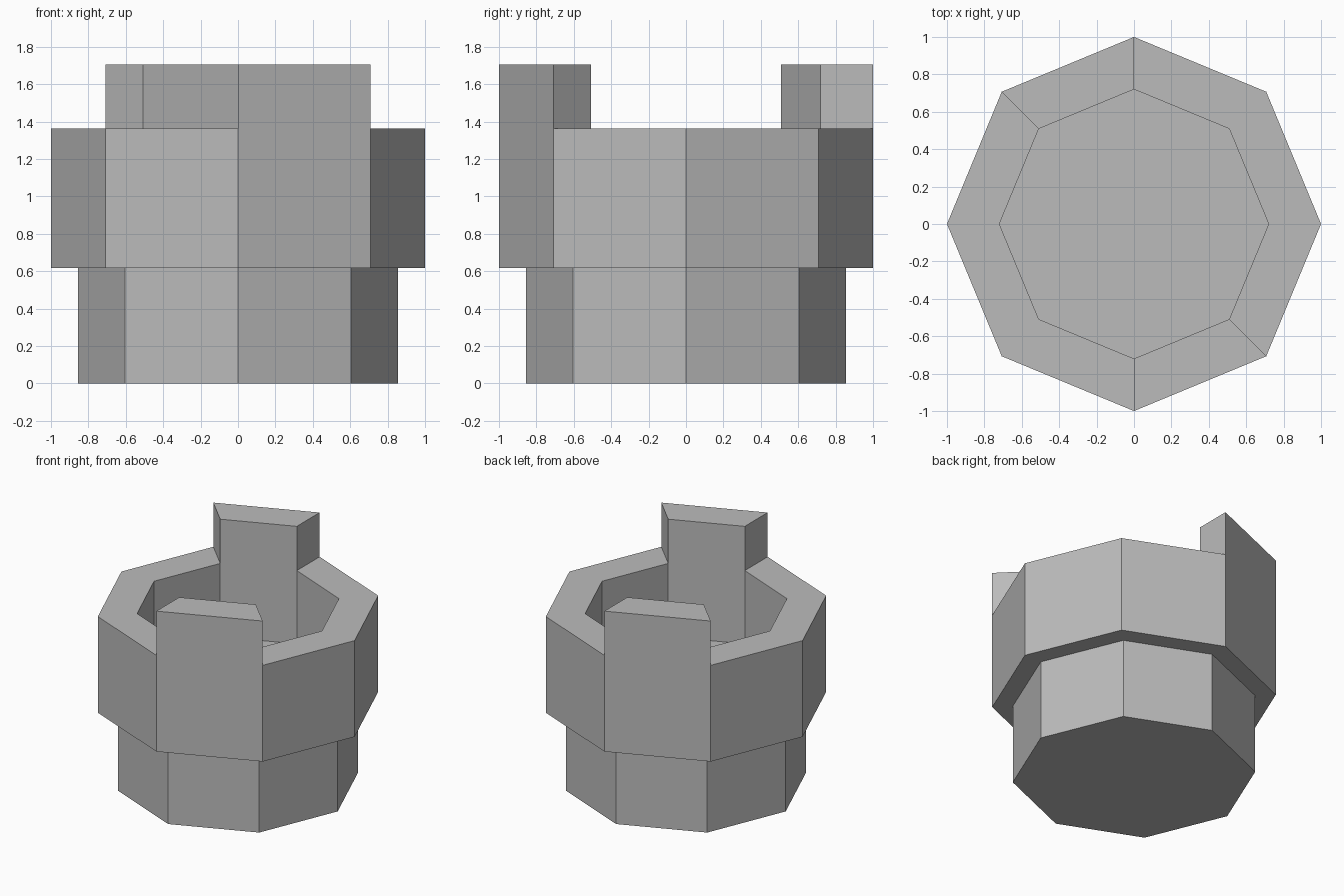
import bpy, bmesh
from math import cos, sin, tau

SIDES = 8
STEP, RIM, TOP, FLOOR = 0.617, 1.363, 1.706, 0.795

cube = bpy.data.objects.get("Cube")
if cube:
    bpy.data.objects.remove(cube, do_unlink=True)

grey = bpy.data.materials.new("stone_grey")
grey.use_nodes = True
colour = (0.5, 0.5, 0.5, 1.0)
grey.diffuse_color = colour
grey.node_tree.nodes["Principled BSDF"].inputs["Base Color"].default_value = colour


def lathe(bm, profile, cap_start=False, cap_end=False):
    """Octagonal shell through (radius, height) points, with optional flat caps."""
    rings = [[bm.verts.new((r * cos(tau * i / SIDES), r * sin(tau * i / SIDES), z))
              for i in range(SIDES)] for r, z in profile]
    for low, high in zip(rings, rings[1:]):
        for i in range(SIDES):
            j = (i + 1) % SIDES
            bm.faces.new((low[i], low[j], high[j], high[i]))
    if cap_start:
        bm.faces.new(rings[0][::-1])
    if cap_end:
        bm.faces.new(rings[-1])
    bm.normal_update()


def finish(bm, name):
    mesh = bpy.data.meshes.new(name)
    bm.to_mesh(mesh)
    bm.free()
    mesh.materials.append(grey)
    bpy.context.collection.objects.link(bpy.data.objects.new(name, mesh))


# Narrow base
bm = bmesh.new()
lathe(bm, [(0.855, 0), (0.855, STEP)], cap_start=True)
finish(bm, "base")

# Wider hollow crown: underside, outer wall, rim, inner wall and floor
bm = bmesh.new()
lathe(bm, [(0.855, STEP), (1, STEP), (1, RIM), (0.72, RIM), (0.72, FLOOR)], cap_end=True)

# Two opposite raised blocks on the rim
raised = []
for face in bm.faces:
    c = face.calc_center_median()
    if abs(c.z - RIM) < 0.001 and c.x * c.y < 0 and abs(c.y) > abs(c.x):
        raised.append(face)
grown = bmesh.ops.extrude_face_region(bm, geom=raised)["geom"]
for v in grown:
    if isinstance(v, bmesh.types.BMVert):
        v.co.z = TOP
bm.normal_update()

# Merge each block's walls with the crown walls below them
seams = [e for e in bm.edges if len(e.link_faces) == 2
         and all(abs(v.co.z - RIM) < 0.001 for v in e.verts)
         and all(abs(f.normal.z) < 0.01 for f in e.link_faces)
         and abs(e.link_faces[0].normal.dot(e.link_faces[1].normal)) > 0.999]
bmesh.ops.dissolve_edges(bm, edges=seams, use_verts=False)
finish(bm, "crown")
